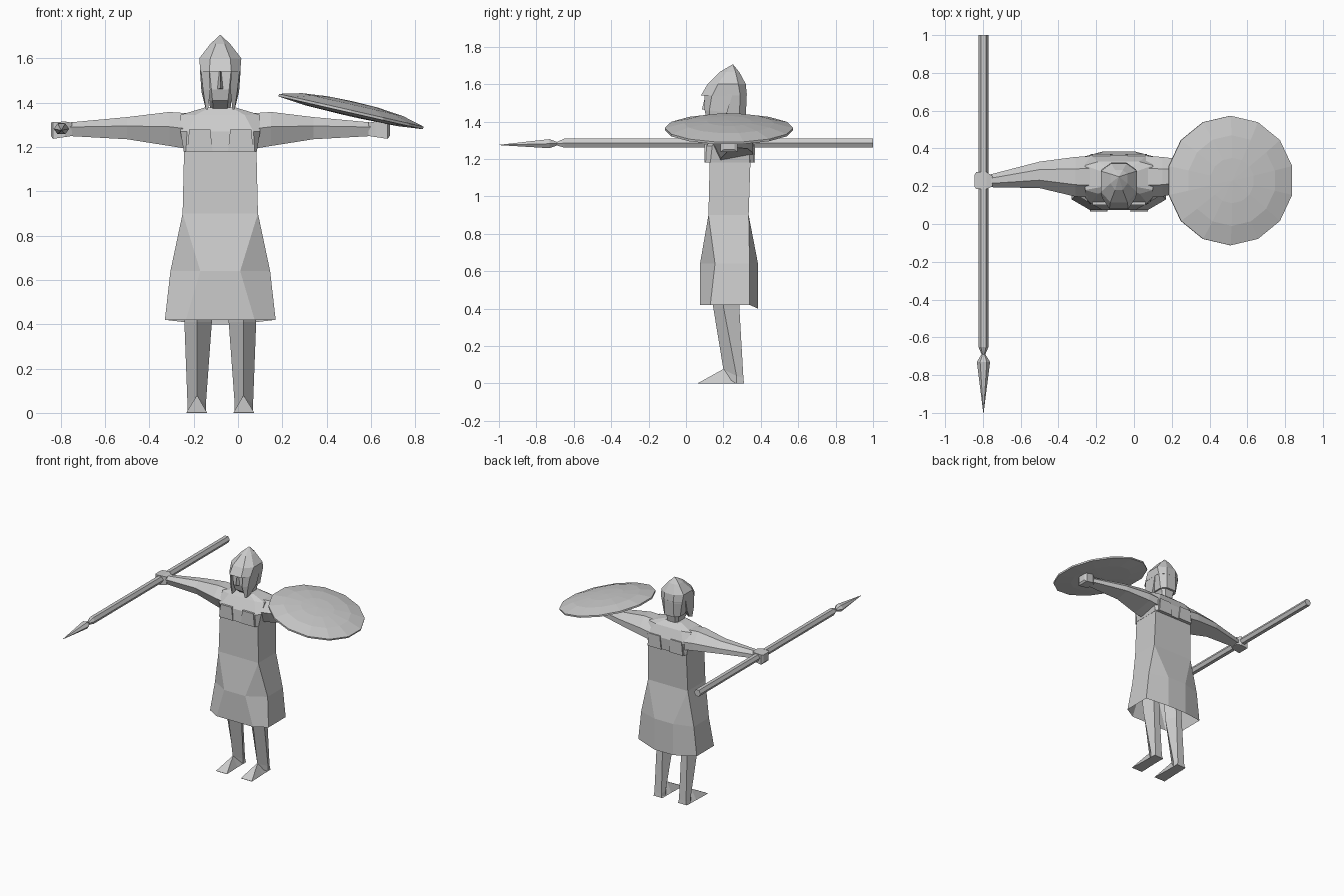
import bpy, bmesh, math
from mathutils import Vector, Matrix

CX = -0.08  # body centre line
grey = bpy.data.materials.new("stone_grey")
grey.diffuse_color = (0.6, 0.6, 0.6, 1)


def finish(name, bm):
    bmesh.ops.remove_doubles(bm, verts=bm.verts, dist=0.0005)
    bmesh.ops.recalc_face_normals(bm, faces=bm.faces)
    me = bpy.data.meshes.new(name)
    bm.to_mesh(me)
    bm.free()
    me.materials.append(grey)
    ob = bpy.data.objects.new(name, me)
    bpy.context.collection.objects.link(ob)
    return ob


def loft(name, rings, start=True, end=True, mirror=False):
    """Skin a list of equal-length point rings; mirror adds a copy across the body."""
    bm = bmesh.new()
    for side in ((1, -1) if mirror else (1,)):
        vs = [[bm.verts.new((CX + side * x, y, z)) for x, y, z in r] for r in rings]
        n = len(rings[0])
        for a, b in zip(vs, vs[1:]):
            for i in range(n):
                j = (i + 1) % n
                bm.faces.new((a[i], a[j], b[j], b[i]))
        if start:
            bm.faces.new(vs[0][::-1])
        if end:
            bm.faces.new(vs[-1])
    return finish(name, bm)


def octagon(z, hw, y0, y1, fx, bx, s0, s1, zb=None):
    """Body section: front panel fx wide, back panel bx wide, sides at hw."""
    zb = z if zb is None else zb
    return [(-fx, y0, z), (fx, y0, z), (hw, s0, z), (hw, s1, z),
            (bx, y1, zb), (-bx, y1, zb), (-hw, s1, z), (-hw, s0, z)]


# Tunic with an open hem
loft("tunic", [
    octagon(0.42, 0.25, 0.075, 0.385, 0.155, 0.08, 0.13, 0.34, 0.40),
    octagon(0.64, 0.225, 0.075, 0.385, 0.09, 0.08, 0.155, 0.34),
    octagon(0.90, 0.17, 0.12, 0.335, 0.17, 0.17, 0.12, 0.335),
    octagon(1.20, 0.163, 0.127, 0.345, 0.163, 0.163, 0.127, 0.345)], start=False)

# Chest cape, slightly wider than the tunic
loft("chest", [
    octagon(1.18, 0.165, 0.105, 0.36, 0.155, 0.155, 0.13, 0.34),
    octagon(1.27, 0.18, 0.11, 0.365, 0.15, 0.15, 0.14, 0.34),
    octagon(1.345, 0.18, 0.16, 0.33, 0.11, 0.11, 0.18, 0.31),
    octagon(1.378, 0.07, 0.185, 0.29, 0.05, 0.05, 0.20, 0.27)])

# Raised chest panels and back panels
for name, y, d in (("chest_panel", 0.108, -0.008), ("back_panel", 0.362, 0.008)):
    loft(name, [
        [(0.035, y + d, 1.18), (0.15, y + d, 1.18), (0.15, y - d, 1.18), (0.035, y - d, 1.18)],
        [(0.045, y + d, 1.28), (0.14, y + d, 1.28), (0.14, y - d, 1.28), (0.045, y - d, 1.28)]],
        mirror=True)


# Arms from shoulder to wrist, then fists
def arm_ring(x, y0, y1, z0, z1):
    ym, zm = (y0 + y1) / 2, (z0 + z1) / 2
    return [(x, y0, zm + 0.01), (x, ym - 0.3 * (y1 - y0), z0), (x, y1, z0 + 0.2 * (z1 - z0)),
            (x, y1, zm + 0.01), (x, ym + 0.2 * (y1 - y0), z1), (x, ym - 0.2 * (y1 - y0), z1)]


loft("arms", [arm_ring(0.14, 0.14, 0.36, 1.19, 1.352), arm_ring(0.23, 0.145, 0.355, 1.205, 1.358),
              arm_ring(0.42, 0.19, 0.33, 1.235, 1.335), arm_ring(0.69, 0.195, 0.26, 1.25, 1.31)], mirror=True)


def box_ring(x, y0, y1, z0, z1):
    return [(x, y0, z0), (x, y1, z0), (x, y1, z1), (x, y0, z1)]


loft("fists", [box_ring(0.67, 0.20, 0.255, 1.25, 1.31), box_ring(0.70, 0.185, 0.275, 1.245, 1.315),
               box_ring(0.755, 0.185, 0.275, 1.237, 1.312), box_ring(0.765, 0.20, 0.26, 1.25, 1.31)], mirror=True)

# Legs with a shin ridge, and wedge feet
loft("legs", [
    [(0.105, 0.13, 0.55), (0.165, 0.19, 0.55), (0.13, 0.28, 0.55), (0.08, 0.28, 0.55), (0.035, 0.20, 0.55)],
    [(0.105, 0.145, 0.41), (0.162, 0.20, 0.41), (0.13, 0.285, 0.41), (0.08, 0.285, 0.41), (0.038, 0.21, 0.41)],
    [(0.105, 0.20, 0.075), (0.148, 0.27, 0.04), (0.135, 0.307, 0.03), (0.075, 0.307, 0.03), (0.065, 0.27, 0.04)],
    [(0.105, 0.20, 0.0), (0.148, 0.27, 0.0), (0.14, 0.31, 0.0), (0.07, 0.31, 0.0), (0.065, 0.27, 0.0)]],
    mirror=True)
loft("feet", [
    [(0.06, 0.065, 0), (0.153, 0.065, 0), (0.153, 0.065, 0.002), (0.06, 0.065, 0.002)],
    [(0.065, 0.20, 0), (0.148, 0.20, 0), (0.107, 0.20, 0.077), (0.103, 0.20, 0.077)],
    [(0.065, 0.31, 0), (0.145, 0.31, 0), (0.107, 0.30, 0.04), (0.103, 0.30, 0.04)]], mirror=True)

# Head and neck
loft("head", [
    octagon(1.36, 0.045, 0.20, 0.29, 0.03, 0.03, 0.22, 0.27),
    octagon(1.41, 0.05, 0.13, 0.30, 0.035, 0.035, 0.17, 0.28),
    octagon(1.46, 0.07, 0.115, 0.31, 0.04, 0.04, 0.16, 0.28),
    octagon(1.56, 0.08, 0.12, 0.31, 0.05, 0.04, 0.15, 0.28)])
loft("nose", [[(-0.015, 0.12, 1.46), (0, 0.085, 1.465), (0.015, 0.12, 1.46)],
              [(-0.004, 0.12, 1.545), (0, 0.105, 1.545), (0.004, 0.12, 1.545)]])

# Helmet: flared brim, dome and point
loft("helmet", [
    octagon(1.54, 0.09, 0.08, 0.325, 0.05, 0.04, 0.14, 0.29),
    octagon(1.60, 0.095, 0.115, 0.32, 0.045, 0.04, 0.17, 0.28),
    octagon(1.665, 0.045, 0.18, 0.285, 0.02, 0.02, 0.215, 0.265),
    octagon(1.705, 0.002, 0.248, 0.252, 0.001, 0.001, 0.249, 0.251)])

# Cheek guards hang either side, neck guard wraps the back
loft("cheek_guards", [
    [(0.055, 0.12, 1.37), (0.065, 0.13, 1.37), (0.068, 0.17, 1.385), (0.055, 0.17, 1.385)],
    [(0.045, 0.10, 1.46), (0.078, 0.125, 1.46), (0.085, 0.22, 1.45), (0.06, 0.22, 1.45)],
    [(0.05, 0.10, 1.55), (0.088, 0.14, 1.55), (0.092, 0.25, 1.55), (0.06, 0.25, 1.55)]], mirror=True)
loft("neck_guard", [
    octagon(1.43, 0.07, 0.20, 0.32, 0.05, 0.04, 0.22, 0.285),
    octagon(1.55, 0.09, 0.20, 0.325, 0.05, 0.04, 0.22, 0.29)])


# Spear shaft and leaf-shaped head
def spear_ring(y, rx, rz, z=1.285):
    return [(-0.717 + rx * math.cos(i * math.pi / 3), y, z + rz * math.sin(i * math.pi / 3)) for i in range(6)]


loft("spear", [spear_ring(1.0, 0.027, 0.028), spear_ring(-0.65, 0.027, 0.028),
               spear_ring(-0.69, 0.01, 0.011, 1.282), spear_ring(-0.73, 0.035, 0.028, 1.282),
               spear_ring(-1.0, 0.001, 0.001, 1.275)])

# Round shield: fourteen-sided, domed and tilted outward
tilt = Matrix.Translation((0.51, 0.23, 1.36)) @ Matrix.Rotation(math.radians(12.8), 4, 'Y')
rings = []
for r, h in ((0.03, -0.022), (0.22, -0.018), (0.343, -0.006), (0.343, 0.006), (0.24, 0.032), (0.12, 0.044), (0.001, 0.047)):
    ring = [tilt @ Vector((r * math.sin(i * math.tau / 14), r * math.cos(i * math.tau / 14), h)) for i in range(14)]
    rings.append([(p.x - CX, p.y, p.z) for p in ring])
loft("shield", rings)
